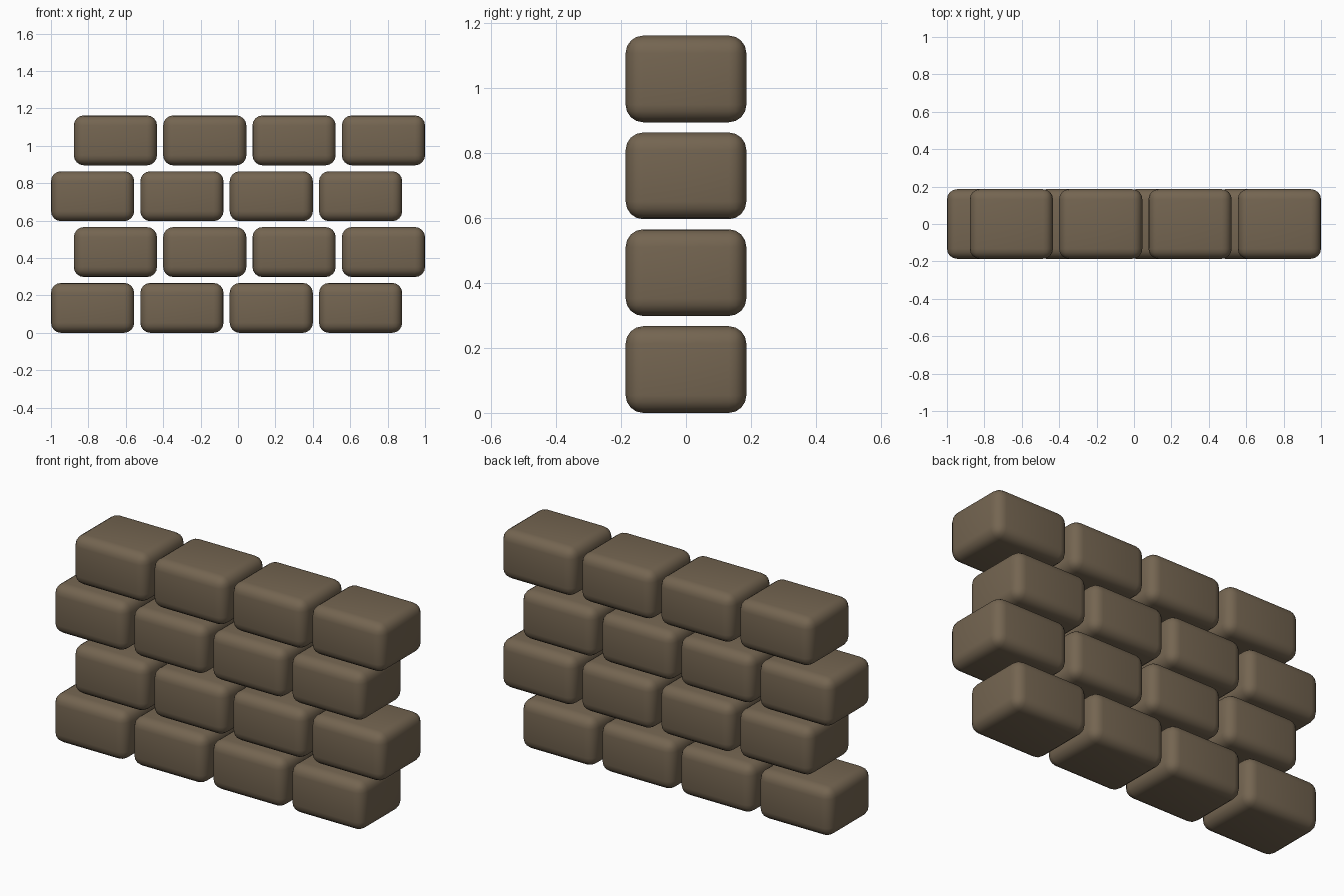
import bpy

if "Cube" in bpy.data.objects:
    bpy.data.objects.remove(bpy.data.objects["Cube"])

# Brick dimensions and spacing
W, D, H = 0.445, 0.372, 0.267
PITCH_X, PITCH_Z = 0.4777, 0.2985
SHIFT = 0.122
ROWS, COLS = 4, 4

stone = bpy.data.materials.new("brown_stone")
stone.diffuse_color = (0.175, 0.13, 0.082, 1)
stone.use_nodes = True
stone.node_tree.nodes["Principled BSDF"].inputs["Base Color"].default_value = stone.diffuse_color


def add_brick(name, x, z):
    """Rounded brick whose lower left edge is at x, z."""
    bpy.ops.mesh.primitive_cube_add(size=1, location=(x + W / 2, 0, z + H / 2))
    brick = bpy.context.object
    brick.name = name
    brick.scale = (W, D, H)
    bpy.ops.object.transform_apply(location=False, rotation=False, scale=True)
    brick.data.materials.append(stone)
    # Rounded edges
    bevel = brick.modifiers.new("rounded_edges", 'BEVEL')
    bevel.width = 0.054
    bevel.segments = 4
    bevel.limit_method = 'NONE'
    bpy.ops.object.modifier_apply(modifier=bevel.name)
    bpy.ops.object.shade_smooth_by_angle()


# Running bond: every second course is shifted sideways
for row in range(ROWS):
    for col in range(COLS):
        x = -1 + col * PITCH_X + (row % 2) * SHIFT
        add_brick(f"brick_row{row + 1}_{col + 1}", x, row * PITCH_Z)
